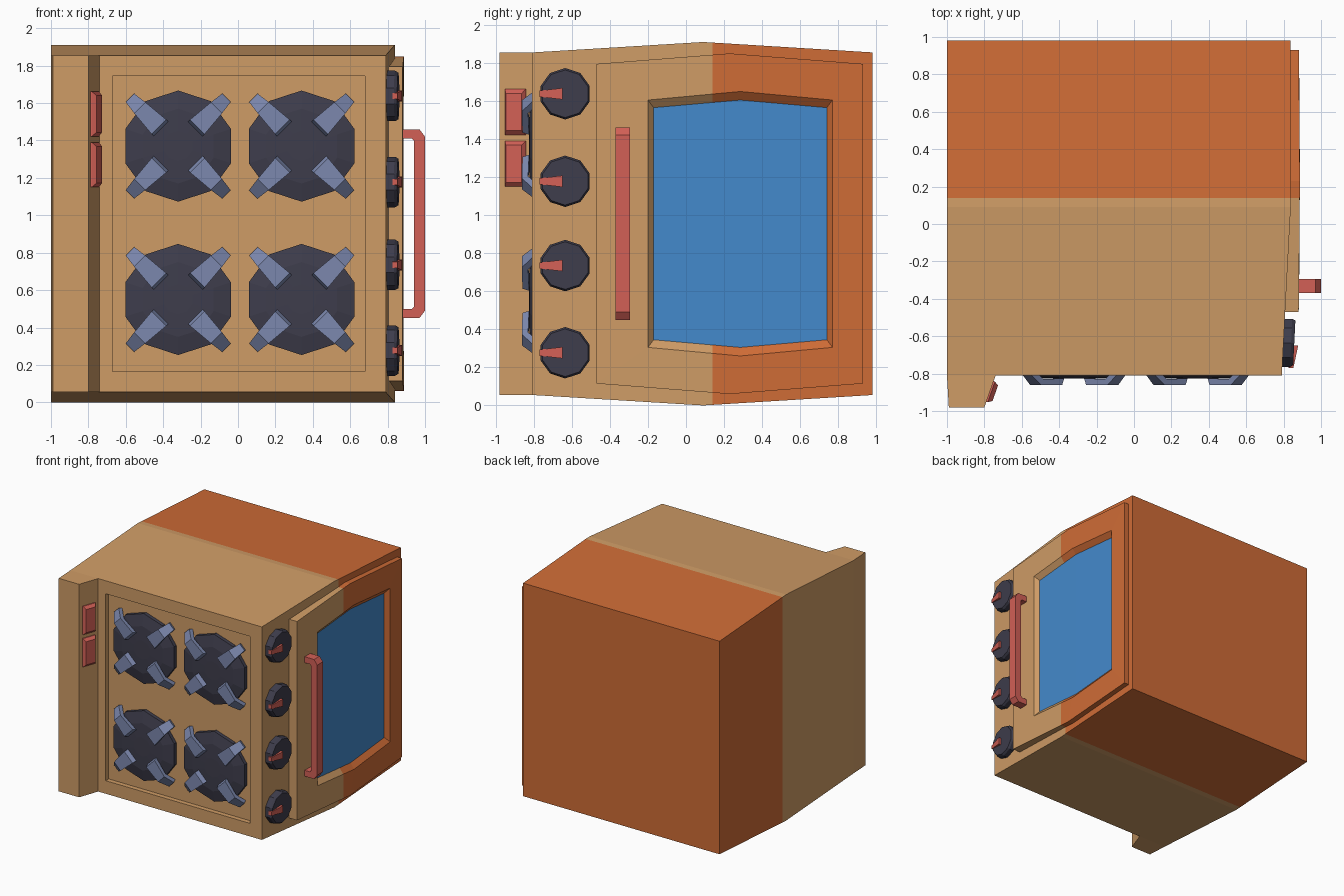
import bpy, bmesh, math
from mathutils import Vector

if "Cube" in bpy.data.objects:
    bpy.data.objects.remove(bpy.data.objects["Cube"])

CZ = 0.955      # mid height of the cooker, which lies on its side
SPLIT = 0.14    # y where the tan enamel changes to orange


def material(name, rgb):
    m = bpy.data.materials.new(name)
    lin = [((c / 255 + 0.055) / 1.055) ** 2.4 for c in rgb]
    m.diffuse_color = (*lin, 1)
    m.use_nodes = True
    m.node_tree.nodes["Principled BSDF"].inputs["Base Color"].default_value = m.diffuse_color
    return m


TAN = material("tan enamel", (207, 156, 102))
ORANGE = material("orange enamel", (207, 108, 54))
DARK = material("dark iron", (62, 61, 76))
STEEL = material("blue grey steel", (124, 136, 174))
BLUE = material("blue glass", (68, 138, 204))
RED = material("red plastic", (210, 96, 86))


def finish(name, bm, mats):
    """Turn a bmesh into an object; two materials means split by y."""
    bmesh.ops.recalc_face_normals(bm, faces=bm.faces)
    if len(mats) > 1:
        for f in bm.faces:
            f.material_index = int(f.calc_center_median().y > SPLIT - 0.005)
    me = bpy.data.meshes.new(name)
    bm.to_mesh(me)
    bm.free()
    for m in mats:
        me.materials.append(m)
    ob = bpy.data.objects.new(name, me)
    bpy.context.collection.objects.link(ob)
    return ob


def loft(name, rings, mats, caps=(True, True)):
    """Skin a list of equal-length rings of points."""
    bm = bmesh.new()
    vs = [[bm.verts.new(p) for p in r] for r in rings]
    n = len(vs[0])
    for a, b in zip(vs, vs[1:]):
        for i in range(n):
            j = (i + 1) % n
            bm.faces.new((a[i], a[j], b[j], b[i]))
    if caps[0]:
        bm.faces.new(vs[0][::-1])
    if caps[1]:
        bm.faces.new(vs[-1])
    if len(mats) > 1:
        bmesh.ops.bisect_plane(bm, geom=bm.verts[:] + bm.edges[:] + bm.faces[:],
                               plane_co=(0, SPLIT, 0), plane_no=(0, 1, 0))
    return finish(name, bm, mats)


# Body: side outline swept across the width, bulging at mid height
def half_width(y):
    return 0.90 if y <= -0.81 else 0.90 + 0.055 * max(0, 1 - abs(y - 0.09) / 0.895)


outline = [(-.99, -.98), (-.80, -.98), (-.74, -.81), (.79, -.81), (.838, .09), (.84, SPLIT),
           (.837, .98), (-1, .98), (-1, SPLIT), (-1, .09), (-1, -.81)]
bm = bmesh.new()
low, high = [[bm.verts.new((x, y, CZ + s * half_width(y))) for x, y in outline] for s in (-1, 1)]
for ring in (low, high):
    for cap in ((0, 1, 2, 10), (10, 2, 3, 4, 9), (9, 4, 5, 8), (8, 5, 6, 7)):
        bm.faces.new([ring[i] for i in cap])
sides = []
for i in range(len(outline)):
    j = (i + 1) % len(outline)
    sides.append(bm.faces.new((low[i], low[j], high[j], high[i])))
bmesh.ops.recalc_face_normals(bm, faces=bm.faces)
# recessed hob tray
tray = sides[2]
bmesh.ops.inset_individual(bm, faces=[tray], thickness=0.1)
for v in tray.verts:
    v.co.x = -0.67 if v.co.x < 0 else 0.68
    v.co.z = CZ + math.copysign(0.79, v.co.z - CZ)
bmesh.ops.inset_individual(bm, faces=[tray], thickness=0.0001)
for v in tray.verts:
    v.co.y += 0.04
finish("oven_body", bm, [TAN, ORANGE])


# Door with a sunken window
def door_ring(x, y0, y1, half, bulge, bow=0.006):
    ym = (y0 + y1) / 2
    x_at = lambda y: x + bow * (1 - ((y - 0.25) / 0.7) ** 2)
    pts = [(y0, -half), (ym, -half - bulge), (y1, -half),
           (y1, half), (ym, half + bulge), (y0, half)]
    return [Vector((x_at(y), y, CZ + z)) for y, z in pts]


glass_ring = door_ring(0.846, -0.17, 0.74, 0.61, 0.04)
loft("oven_door", [door_ring(0.80, -.47, .93, .84, .055), door_ring(0.881, -.47, .93, .84, .055),
                   door_ring(0.881, -.20, .77, .65, .045), glass_ring],
     [TAN, ORANGE], caps=(True, False))
bm = bmesh.new()
g = [bm.verts.new(p) for p in glass_ring]
bm.faces.new((g[0], g[1], g[4], g[5]))
bm.faces.new((g[1], g[2], g[3], g[4]))
finish("door_window", bm, [BLUE])

# Door handle: bracket profile given thickness along y
half = [(.87, .505), (.97, .505), (1.0, .465)]
inner = [(.94, .445), (.93, .455), (.87, .455)]
prof = half + [(x, -z) for x, z in half[::-1]] + [(x, -z) for x, z in inner[::-1]] + inner
loft("door_handle", [[(x, y, CZ + z) for x, z in prof] for y in (-.37, -.295)], [RED])

# Burners with four grate arms each
for bx in (-0.32, 0.34):
    for bz in (0.55, 1.37):
        loft("burner", [[(bx + r * math.sin(a * math.pi / 5), y, bz + r * math.cos(a * math.pi / 5))
                         for a in range(10)]
                        for y, r in ((-.765, .297), (-.80, .297), (-.822, .20), (-.826, .08))], [DARK])
        for k in range(4):
            ang = math.pi / 4 + k * math.pi / 2
            d = Vector((math.cos(ang), 0, math.sin(ang)))
            t = Vector((-d.z, 0, d.x))
            c = Vector((bx, 0, bz))
            # (radius, half width, top y, underside y) along the arm
            arm = [(.145, .055, -.86, -.825), (.29, .042, -.862, -.83),
                   (.365, .032, -.80, -.768)]
            rings = []
            for r, w, top, under in arm:
                rings.append([c + d * r + t * w + Vector((0, top, 0)),
                              c + d * r - t * w + Vector((0, top, 0)),
                              c + d * (r - .015) - t * w + Vector((0, under, 0)),
                              c + d * (r - .015) + t * w + Vector((0, under, 0))])
            loft("grate_arm", rings, [STEEL])

# Control knobs with wedge pointers, tilted with the front panel
KY = -0.635
for kz in (0.277, 0.735, 1.178, 1.638):
    loft("knob", [[(x + 0.05 * r * math.sin(a * math.pi / 5), KY + r * math.sin(a * math.pi / 5),
                    kz + r * math.cos(a * math.pi / 5)) for a in range(10)]
                  for x, r in ((.79, .135), (.84, .135), (.857, .125))], [DARK])
    loft("knob_pointer", [[(x0, y, kz - w), (x1, y, kz - w), (x1, y, kz + w), (x0, y, kz + w)]
                          for y, w, x0, x1 in ((-.77, .016, .825, .852), (-.65, .03, .835, .878))], [RED])

# Rocker switches on the sloped upstand
down = Vector((0.06, 0.17, 0)).normalized()
out = Vector((down.y, -down.x, 0))
for sz in (1.27, 1.542):
    mid = Vector((-0.77, -0.895, sz))
    loft("rocker_switch", [[mid + out * o + down * (s * a) + Vector((0, 0, t * b))
                            for s, t in ((-1, -1), (1, -1), (1, 1), (-1, 1))]
                           for o, a, b in ((-.01, .058, .12), (.008, .058, .12), (.03, .044, .098))], [RED])
